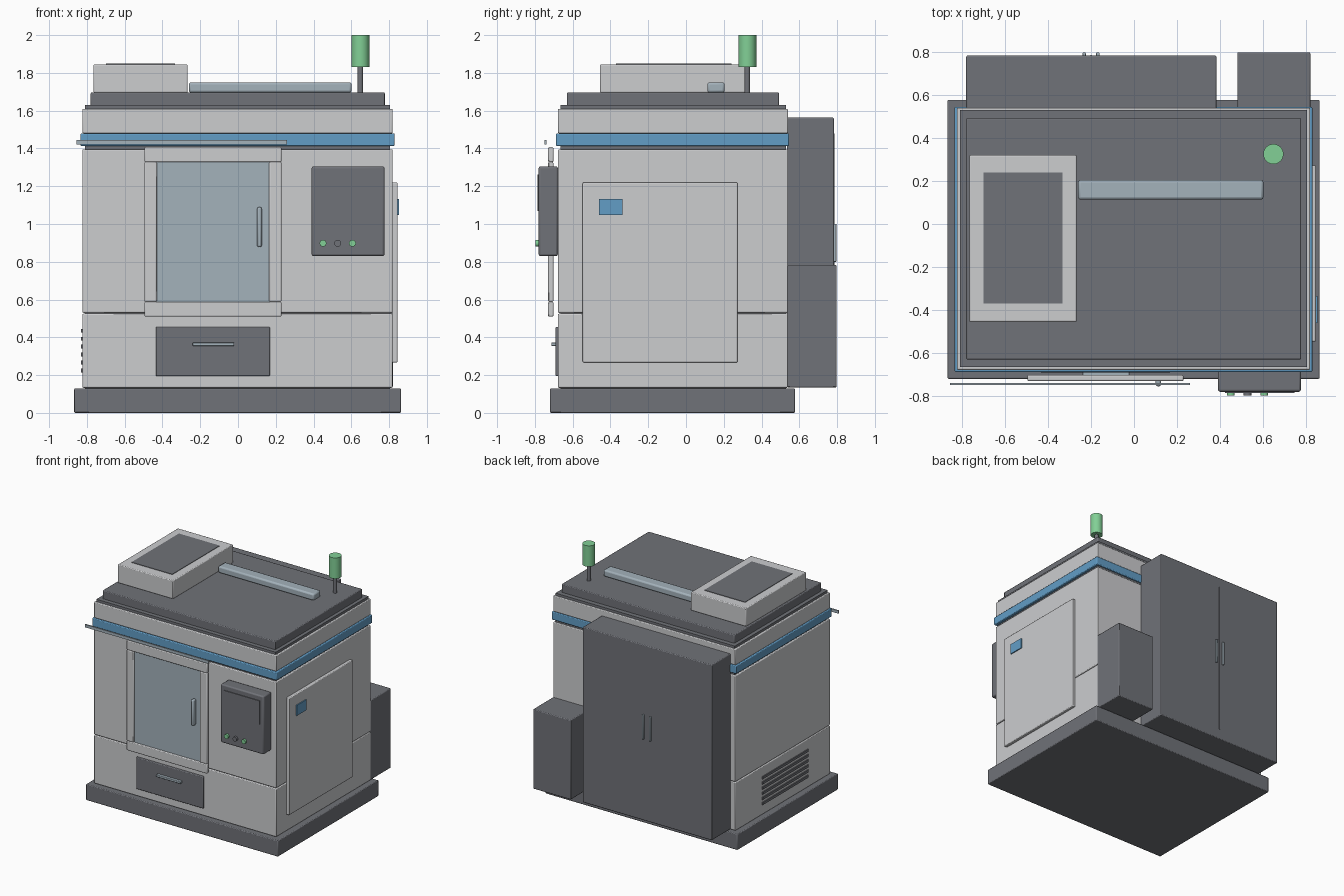
import bpy
import math

old = bpy.data.objects.get("Cube")
if old:
    bpy.data.objects.remove(old, do_unlink=True)


def material(name, rgb):
    lin = [((c / 255 + 0.055) / 1.055) ** 2.4 for c in rgb] + [1.0]
    m = bpy.data.materials.new(name)
    m.use_nodes = True
    m.diffuse_color = lin
    m.node_tree.nodes["Principled BSDF"].inputs["Base Color"].default_value = lin
    return m


LIGHT = material("light grey paint", (204, 205, 207))
DARK = material("dark grey paint", (112, 114, 120))
BLUE = material("blue trim", (98, 157, 198))
GLASS = material("pale blue glass", (164, 178, 187))
GREEN = material("green lamp", (130, 208, 150))


def box(name, mat, x, y, z, bevel=0.006):
    """Box from (min, max) ranges on each axis, with a small chamfer."""
    bpy.ops.mesh.primitive_cube_add(size=1, location=[sum(r) / 2 for r in (x, y, z)])
    ob = bpy.context.object
    ob.name = name
    ob.scale = [r[1] - r[0] for r in (x, y, z)]
    bpy.ops.object.transform_apply(location=False, rotation=False, scale=True)
    ob.data.materials.append(mat)
    if bevel:
        b = ob.modifiers.new("edge", "BEVEL")
        b.width = bevel
        b.segments = 2
        bpy.ops.object.shade_smooth_by_angle(angle=math.radians(35))
    return ob


def cylinder(name, mat, loc, radius, depth, along_y=False):
    rot = (math.pi / 2, 0, 0) if along_y else (0, 0, 0)
    bpy.ops.mesh.primitive_cylinder_add(vertices=24, radius=radius, depth=depth,
                                        location=loc, rotation=rot)
    ob = bpy.context.object
    ob.name = name
    ob.data.materials.append(mat)
    bpy.ops.object.shade_smooth_by_angle(angle=math.radians(35))
    return ob


# Base and stacked housing, with a recessed core behind the seams
box("base", DARK, (-0.867, 0.863), (-0.72, 0.577), (0, 0.13))
box("inner_core", DARK, (-0.81, 0.805), (-0.665, 0.53), (0.12, 1.63), 0)
WX, WY = (-0.824, 0.819), (-0.678, 0.54)
box("lower_housing", LIGHT, WX, WY, (0.133, 0.525))
box("upper_housing", LIGHT, WX, WY, (0.53, 1.395))
box("blue_band", BLUE, (-0.834, 0.829), (-0.688, 0.545), (1.413, 1.48))
box("top_housing", LIGHT, WX, WY, (1.48, 1.61))
box("roof_plate", DARK, (-0.78, 0.777), (-0.63, 0.492), (1.615, 1.697))

# Roof equipment
box("roof_unit", LIGHT, (-0.765, -0.267), (-0.455, 0.32), (1.695, 1.845))
box("roof_unit_cover", DARK, (-0.70, -0.333), (-0.37, 0.24), (1.84, 1.849), 0)
box("roof_duct", GLASS, (-0.26, 0.602), (0.113, 0.205), (1.695, 1.75), 0.012)
cylinder("lamp_pole", DARK, (0.648, 0.325, 1.765), 0.015, 0.15)
cylinder("signal_lamp", GREEN, (0.648, 0.325, 1.915), 0.047, 0.17)

# Sliding front door with frame, window, handle and overhead rail
FY = (-0.73, -0.702)
box("door_frame_top", LIGHT, (-0.495, 0.23), FY, (1.328, 1.407))
box("door_frame_bottom", LIGHT, (-0.495, 0.23), FY, (0.51, 0.588))
box("door_frame_right", LIGHT, (-0.495, -0.43), FY, (0.588, 1.328))
box("door_frame_left", LIGHT, (0.165, 0.23), FY, (0.588, 1.328))
box("door_window", GLASS, (-0.432, 0.167), (-0.718, -0.708), (0.586, 1.33), 0)
box("door_handle", GLASS, (0.101, 0.126), (-0.755, -0.715), (0.877, 1.09), 0.01)
box("door_rail", GLASS, (-0.855, 0.26), (-0.749, -0.738), (1.422, 1.445), 0)

# Control panel
box("control_panel", DARK, (0.39, 0.776), (-0.78, -0.678), (0.83, 1.305), 0.01)
box("control_screen", DARK, (0.422, 0.745), (-0.786, -0.777), (1.07, 1.263), 0)
for i, mat in enumerate((GREEN, DARK, GREEN)):
    cylinder(f"control_button_{i + 1}", mat, (0.45 + i * 0.078, -0.787, 0.898),
             0.018, 0.02, along_y=True)

# Chip drawer
box("drawer", DARK, (-0.435, 0.17), (-0.691, -0.67), (0.195, 0.455))
box("drawer_handle", GLASS, (-0.24, -0.02), (-0.713, -0.685), (0.354, 0.373), 0.004)

# Left side service panel and badge plate
box("side_panel", LIGHT, (0.815, 0.845), (-0.547, 0.273), (0.267, 1.22))
box("side_badge", BLUE, (0.844, 0.853), (-0.46, -0.335), (1.047, 1.132), 0)

# Right side vent slats
for i in range(6):
    z = 0.215 + i * 0.042
    box(f"vent_slat_{i + 1}", DARK, (-0.832, -0.82), (-0.39, 0.20), (z, z + 0.02), 0)

# Rear electrical cabinet, its two doors meeting at a thin seam
box("rear_cabinet", DARK, (-0.78, 0.383), (0.535, 0.783), (0.135, 1.563))
box("cabinet_seam", DARK, (-0.203, -0.197), (0.78, 0.785), (0.22, 1.48), 0)
for side, x in (("right", -0.232), ("left", -0.168)):
    box(f"cabinet_handle_{side}", GLASS, (x - 0.008, x + 0.008), (0.78, 0.797),
        (0.80, 1.0), 0.004)

# Rear side unit
box("rear_side_unit", DARK, (0.48, 0.82), (0.535, 0.798), (0.135, 0.783))
